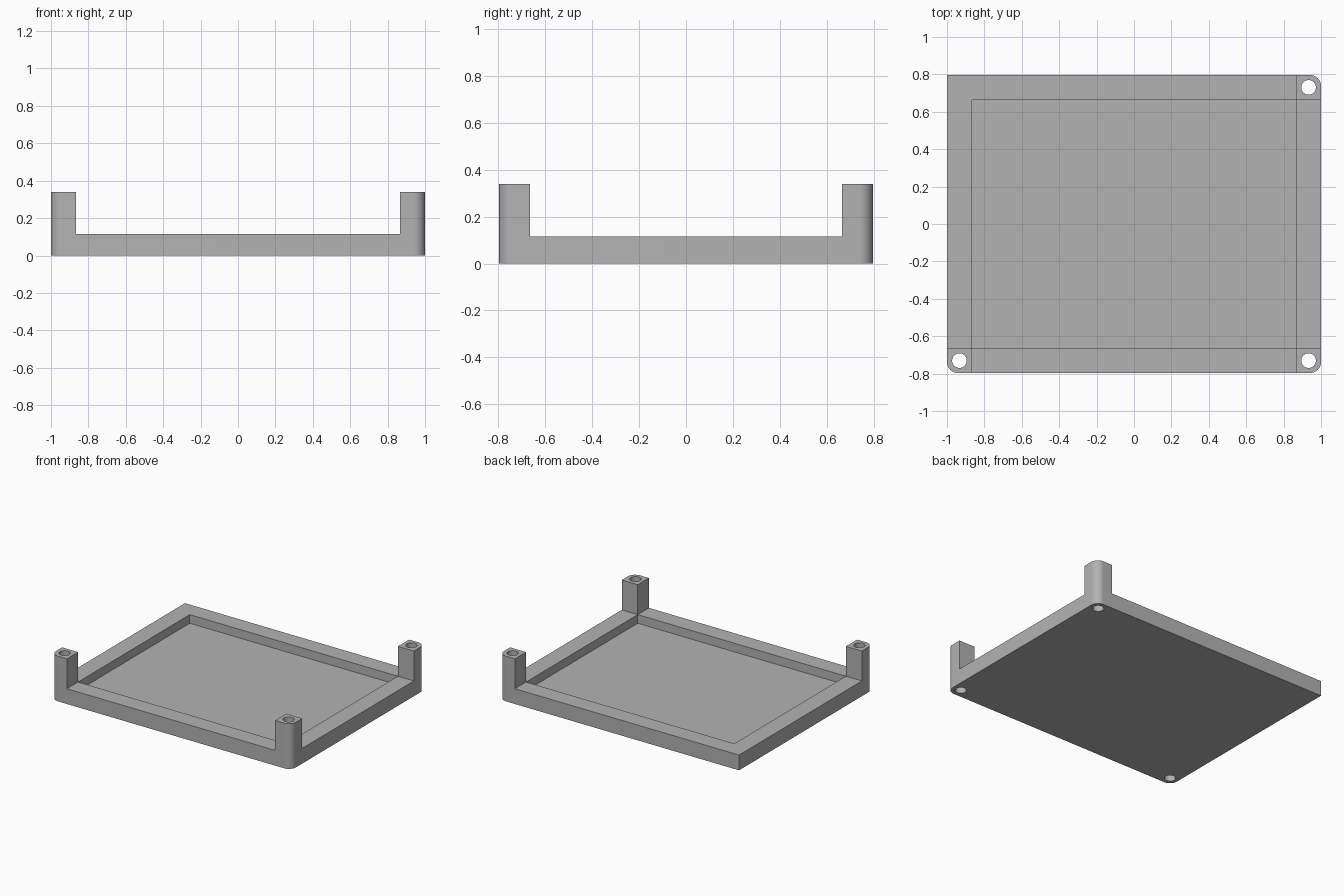
import bpy, bmesh, math

if "Cube" in bpy.data.objects:
    bpy.data.objects.remove(bpy.data.objects["Cube"], do_unlink=True)

HALF_X, HALF_Y = 1.0, 0.797      # outer half sizes
POST = 0.133                     # post width, also the rim width
RIM_Z, FLOOR_Z, TOP_Z = 0.115, 0.05, 0.34
ROUND = 0.06                     # outer corner radius
HOLE = 0.039                     # screw hole radius
POST_CORNERS = [("front_left_post", 1, -1), ("front_right_post", -1, -1),
                ("back_left_post", 1, 1)]

grey = bpy.data.materials.new("plain grey")
grey.use_nodes = True
colour = (0.45, 0.45, 0.45, 1)
grey.diffuse_color = colour
grey.node_tree.nodes["Principled BSDF"].inputs["Base Color"].default_value = colour


def prism(name, x0, x1, y0, y1, z0, z1, rounded=()):
    """Upright box whose listed (sx, sy) corners are rounded."""
    outline = []
    for i, (sx, sy) in enumerate([(1, 1), (-1, 1), (-1, -1), (1, -1)]):
        x, y = (x1 if sx > 0 else x0), (y1 if sy > 0 else y0)
        if (sx, sy) not in rounded:
            outline.append((x, y))
            continue
        for k in range(13):
            a = math.radians(90 * i + 7.5 * k)
            outline.append((x - sx * ROUND + ROUND * math.cos(a),
                            y - sy * ROUND + ROUND * math.sin(a)))
    bm = bmesh.new()
    face = bm.faces.new([bm.verts.new((x, y, z0)) for x, y in outline])
    top = bmesh.ops.extrude_face_region(bm, geom=[face])
    bmesh.ops.translate(bm, vec=(0, 0, z1 - z0),
                        verts=[g for g in top["geom"] if isinstance(g, bmesh.types.BMVert)])
    bmesh.ops.recalc_face_normals(bm, faces=bm.faces)
    mesh = bpy.data.meshes.new(name)
    bm.to_mesh(mesh)
    bm.free()
    obj = bpy.data.objects.new(name, mesh)
    bpy.context.collection.objects.link(obj)
    mesh.materials.append(grey)
    return obj


def hole_cutter(sx, sy):
    bpy.ops.mesh.primitive_cylinder_add(
        vertices=48, radius=HOLE, depth=1,
        location=(sx * (HALF_X - POST / 2), sy * (HALF_Y - POST / 2), 0.2))
    return bpy.context.object


def cut(obj, cutters):
    """Subtract the cutters, then shade curved walls smooth."""
    bpy.ops.object.select_all(action="DESELECT")
    bpy.context.view_layer.objects.active = obj
    obj.select_set(True)
    for c in cutters:
        c.hide_render = True
        mod = obj.modifiers.new("cut", "BOOLEAN")
        mod.operation, mod.solver, mod.object = "DIFFERENCE", "EXACT", c
        bpy.ops.object.modifier_apply(modifier=mod.name)
    bpy.ops.object.shade_smooth_by_angle(angle=math.radians(30))
    for c in cutters:
        bpy.data.objects.remove(c, do_unlink=True)


# Shallow tray with a raised rim; the corner without a post stays square
tray = prism("tray", -HALF_X, HALF_X, -HALF_Y, HALF_Y, 0, RIM_Z,
             [(sx, sy) for _, sx, sy in POST_CORNERS])
inner_x, inner_y = HALF_X - POST, HALF_Y - POST
recess = prism("recess_cutter", -inner_x, inner_x, -inner_y, inner_y, FLOOR_Z, 0.5)
cut(tray, [recess] + [hole_cutter(sx, sy) for _, sx, sy in POST_CORNERS])

# Three corner posts with through holes
for name, sx, sy in POST_CORNERS:
    xs = sorted((sx * HALF_X, sx * inner_x))
    ys = sorted((sy * HALF_Y, sy * inner_y))
    post = prism(name, *xs, *ys, RIM_Z, TOP_Z, [(sx, sy)])
    cut(post, [hole_cutter(sx, sy)])
